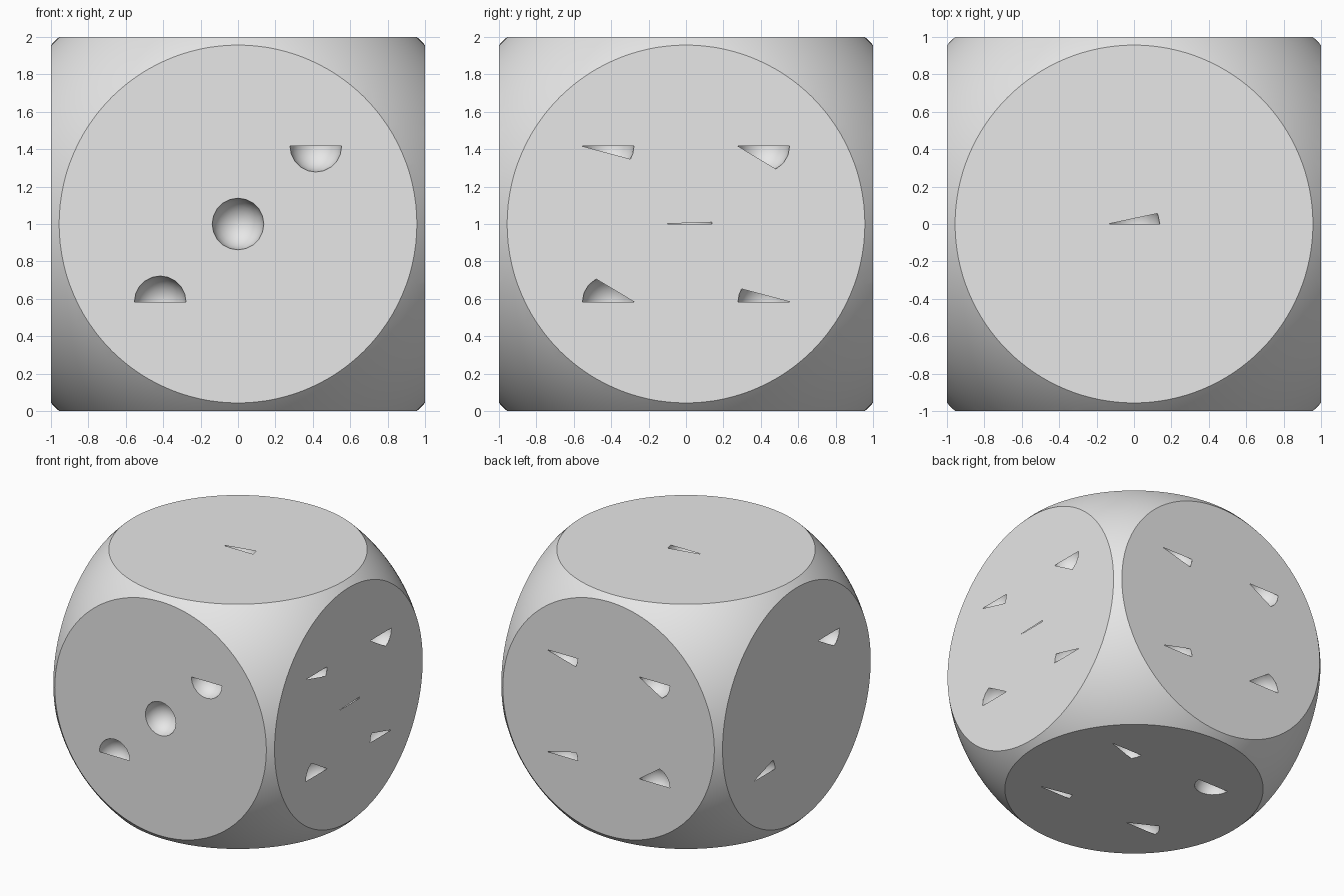
import bpy, bmesh
from math import radians, cos, sin, sqrt
from mathutils import Matrix, Vector

if "Cube" in bpy.data.objects:
    bpy.data.objects.remove(bpy.data.objects["Cube"])

RIM, PIP, OFF, SEG = 0.957, 0.138, 0.416, 20
CENTRE = Vector((0, 0, 1))

grey = bpy.data.materials.new("light grey")
grey.use_nodes = True
grey.diffuse_color = (0.8, 0.8, 0.8, 1)
grey.node_tree.nodes["Principled BSDF"].inputs["Base Color"].default_value = (0.8, 0.8, 0.8, 1)

X, Y, Z = Vector((1, 0, 0)), Vector((0, 1, 0)), Vector((0, 0, 1))
# each side: right and up axes, then pips (column, row, opening sweep from, to)
SIDES = [
    (X, Z, [(0, 0, 0, 360), (1, 1, 0, -180), (-1, -1, 0, 180)]),
    (Y, Z, [(-1, 1, 0, -30), (1, 1, 0, -62), (0, 0, 0, 4),
            (-1, -1, 180, 118), (1, -1, 180, 150)]),
    (-X, Z, [(-1, 1, 0, -30), (1, 1, 0, -60), (-1, -1, 0, 27), (1, -1, 0, 70)]),
    (-Y, Z, [(1, 1, 0, -60), (-1, -1, 0, 35)]),
    (X, Y, [(0, 0, 0, 24)]),
    (-X, Y, [(-1, 1, 0, -37), (1, 1, 0, -180), (-1, -1, 0, 23), (1, -1, 0, 54)]),
]


def finish(bm, name):
    mesh = bpy.data.meshes.new(name)
    bm.to_mesh(mesh)
    bm.free()
    mesh.materials.append(grey)
    obj = bpy.data.objects.new(name, mesh)
    bpy.context.collection.objects.link(obj)
    bpy.ops.object.select_all(action='DESELECT')
    obj.select_set(True)
    bpy.context.view_layer.objects.active = obj
    bpy.ops.object.shade_smooth_by_angle(angle=radians(30))


def opening(start, end):
    """Outline of a pip opening: an arc closed by the far point of the circle."""
    steps = max(1, round(abs(end - start) * SEG / 360))
    angles = [start + (end - start) * i / steps for i in range(steps + 1)]
    if abs(end - start) == 360:
        angles.pop()
    elif abs(end - start) < 180:
        angles.append(start + 180)
    return [(PIP * cos(radians(a)), PIP * sin(radians(a))) for a in angles]


# rounded body: a sphere trimmed by the six sides
body = bmesh.new()
bmesh.ops.create_uvsphere(body, u_segments=128, v_segments=80, radius=sqrt(1 + RIM ** 2),
                          matrix=Matrix.Translation(CENTRE))
for u, v, _ in SIDES:
    n = u.cross(v)
    bmesh.ops.bisect_plane(body, geom=body.verts[:] + body.edges[:] + body.faces[:],
                           plane_co=CENTRE + n, plane_no=n, clear_outer=True)

# flat sides with pip openings, and hollow bowls behind them
bowls = bmesh.new()
for u, v, pips in SIDES:
    n = u.cross(v)
    loop = [e for e in body.edges if e.is_boundary
            and all(abs((w.co - CENTRE).dot(n) - 1) < 1e-4 for w in e.verts)]
    for col, row, start, end in pips:
        c = CENTRE + n + u * col * OFF + v * row * OFF
        ring = [body.verts.new(c + u * a + v * b) for a, b in opening(start, end)]
        loop += [body.edges.new((p, q)) for p, q in zip(ring, ring[1:] + ring[:1])]
        frame = Matrix((u, v, n)).transposed().to_4x4()
        frame.translation = c
        made = bmesh.ops.create_uvsphere(bowls, u_segments=SEG, v_segments=12,
                                         radius=PIP, matrix=frame)["verts"]
        bmesh.ops.delete(bowls, geom=[w for w in made if (w.co - c).dot(n) > 1e-4],
                         context='VERTS')
    filled = bmesh.ops.triangle_fill(body, edges=loop, use_beauty=True, normal=n)["geom"]
    for f in filled:
        if isinstance(f, bmesh.types.BMFace):
            f.normal_update()
            if f.normal.dot(n) < 0:
                f.normal_flip()

bmesh.ops.reverse_faces(bowls, faces=bowls.faces[:])
finish(body, "die_body")
finish(bowls, "pip_bowls")
